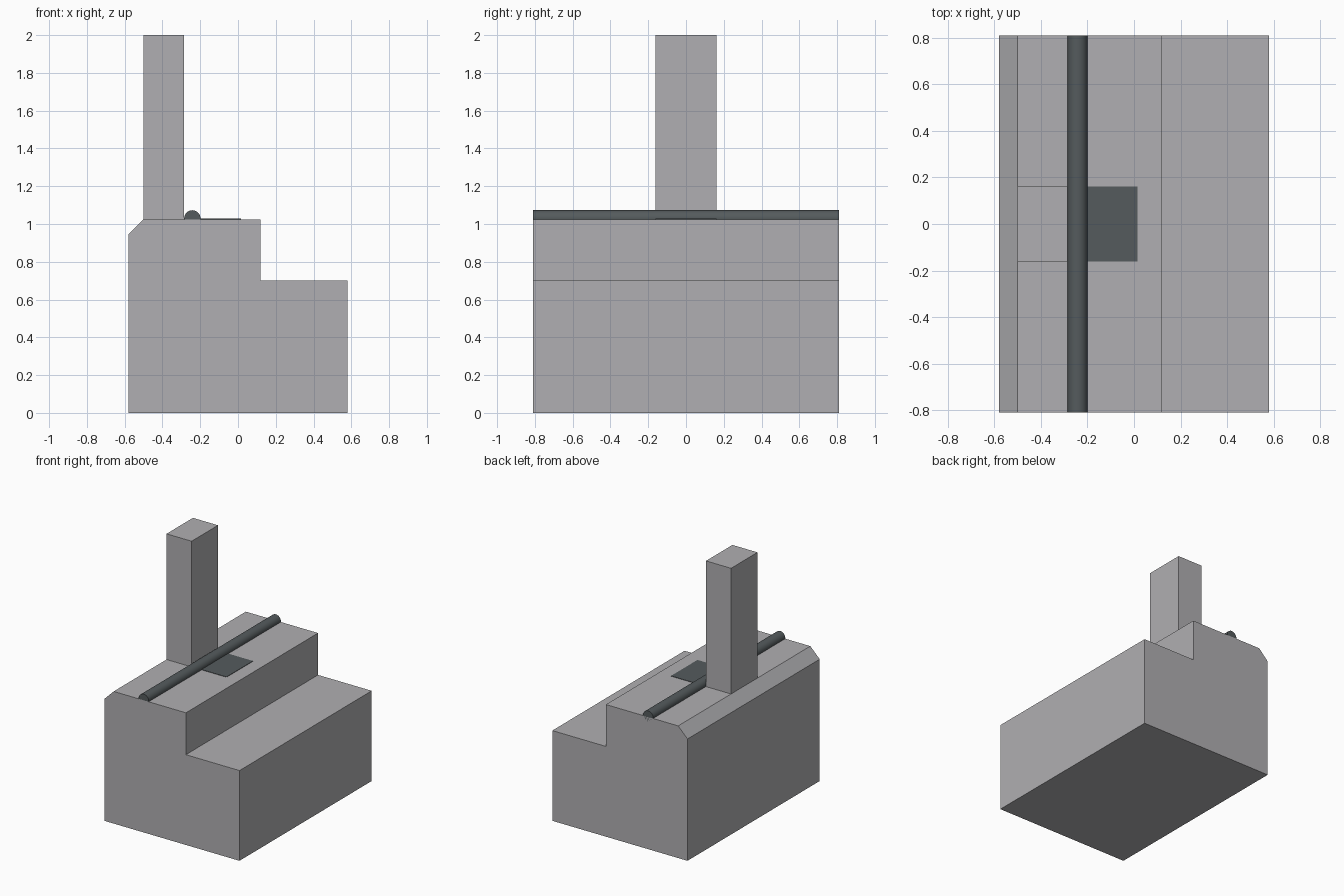
import bpy, bmesh, math

if "Cube" in bpy.data.objects:
    bpy.data.objects.remove(bpy.data.objects["Cube"])


def material(name, rgb):
    m = bpy.data.materials.new(name)
    m.diffuse_color = (*rgb, 1)
    m.use_nodes = True
    m.node_tree.nodes["Principled BSDF"].inputs["Base Color"].default_value = m.diffuse_color
    return m


GREY = material("light grey", (0.434, 0.43, 0.445))
DARK = material("dark slate", (0.09, 0.105, 0.11))


def prism(name, profile, half_y, mat):
    """Extrude an x-z profile symmetrically along y."""
    bm = bmesh.new()
    face = bm.faces.new([bm.verts.new((x, -half_y, z)) for x, z in profile])
    out = bmesh.ops.extrude_face_region(bm, geom=[face])
    verts = [v for v in out["geom"] if isinstance(v, bmesh.types.BMVert)]
    bmesh.ops.translate(bm, verts=verts, vec=(0, 2 * half_y, 0))
    bmesh.ops.recalc_face_normals(bm, faces=bm.faces)
    mesh = bpy.data.meshes.new(name)
    bm.to_mesh(mesh)
    bm.free()
    mesh.materials.append(mat)
    obj = bpy.data.objects.new(name, mesh)
    bpy.context.collection.objects.link(obj)
    return obj


def box(name, x0, x1, z0, z1, half_y, mat):
    return prism(name, [(x0, z0), (x1, z0), (x1, z1), (x0, z1)], half_y, mat)


# Stepped body with chamfered rear edge
TOP = 1.025
prism("stepped_body", [(-0.58, 0), (0.58, 0), (0.58, 0.70), (0.12, 0.70),
                       (0.12, TOP), (-0.50, TOP), (-0.58, 0.945)], 0.81, GREY)

# Upright column
box("column", -0.50, -0.285, TOP, 2.0, 0.162, GREY)

# Thin dark plate in front of the column
box("dark_plate", -0.285, 0.015, TOP, TOP + 0.003, 0.162, DARK)

# Full-length rod, half sunk into the top
bpy.ops.mesh.primitive_cylinder_add(vertices=32, radius=0.043, depth=1.62,
                                    location=(-0.242, 0, 1.03),
                                    rotation=(math.pi / 2, 0, 0))
rod = bpy.context.object
rod.name = "rod"
rod.data.materials.append(DARK)
bpy.ops.object.shade_smooth_by_angle(angle=math.radians(40))
